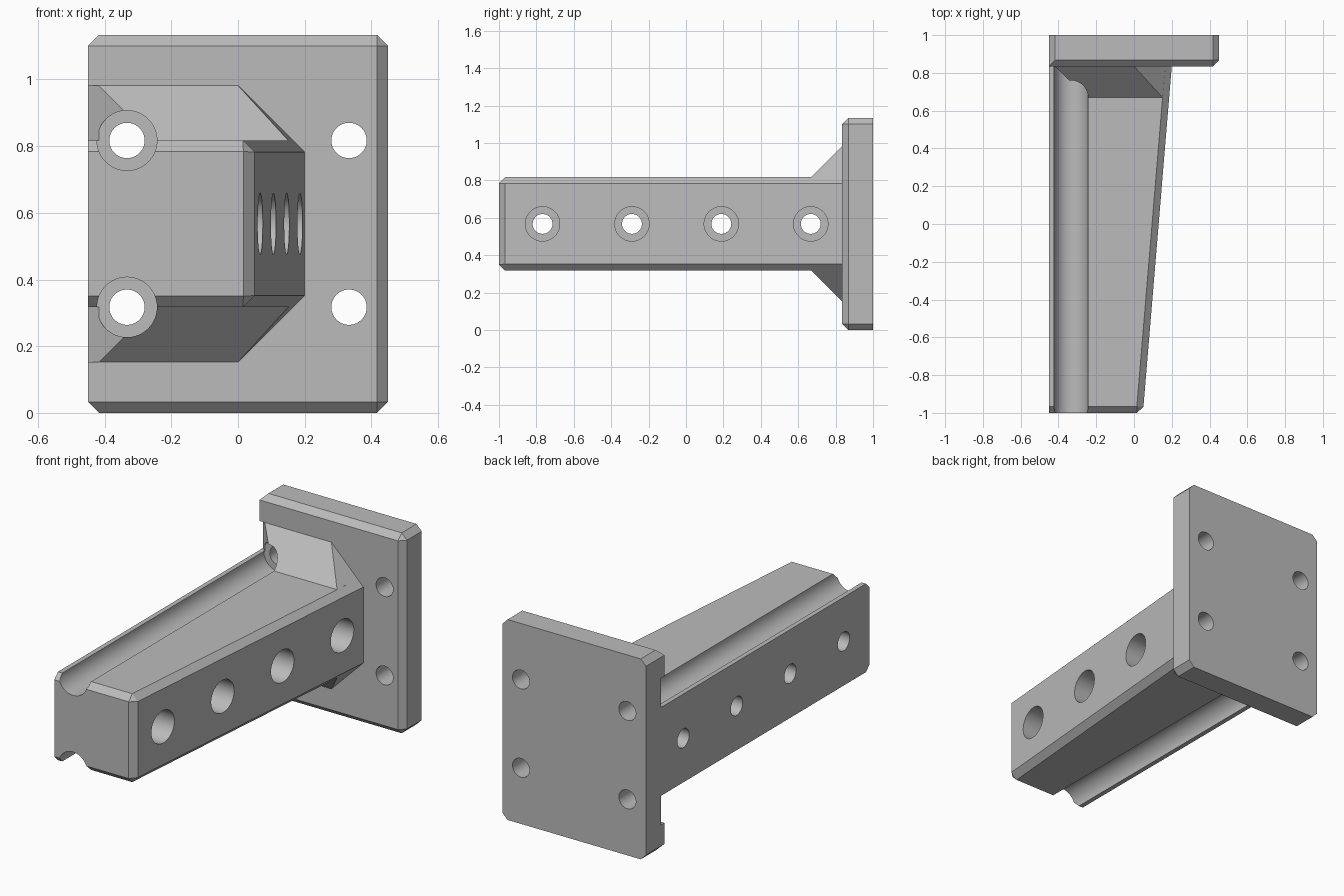
import bpy, bmesh, math
from mathutils import Matrix

cube = bpy.data.objects.get("Cube")
if cube:
    bpy.data.objects.remove(cube, do_unlink=True)

MID = 0.567          # mirror height of the whole bracket
C = 0.033            # chamfer size
FACE = 0.835         # front of the wall plate
HOLE, HEAD = 0.053, 0.09

grey = bpy.data.materials.new("plain_grey")
grey.use_nodes = True
grey.diffuse_color = (0.5, 0.5, 0.5, 1)
grey.node_tree.nodes["Principled BSDF"].inputs["Base Color"].default_value = (0.5, 0.5, 0.5, 1)


def make_object(name, bm):
    bmesh.ops.recalc_face_normals(bm, faces=bm.faces[:])
    mesh = bpy.data.meshes.new(name)
    bm.to_mesh(mesh)
    bm.free()
    mesh.materials.append(grey)
    obj = bpy.data.objects.new(name, mesh)
    bpy.context.collection.objects.link(obj)
    return obj


def hull(name, points):
    bm = bmesh.new()
    for p in points:
        bm.verts.new(p)
    out = bmesh.ops.convex_hull(bm, input=bm.verts[:])
    spare = [v for v in bm.verts if not v.link_faces]
    bmesh.ops.delete(bm, geom=spare, context='VERTS')
    bmesh.ops.dissolve_limit(bm, angle_limit=0.002, verts=bm.verts[:], edges=bm.edges[:])
    return make_object(name, bm)


def rod(name, radius, axis, start, end, a, z):
    """Cylinder along x (a is y) or along y (a is x)."""
    mid = (start + end) / 2
    spot = (mid, a, z) if axis == 'X' else (a, mid, z)
    turn = Matrix.Rotation(math.pi / 2, 4, 'Y' if axis == 'X' else 'X')
    bm = bmesh.new()
    bmesh.ops.create_cone(bm, cap_ends=True, segments=64, radius1=radius, radius2=radius,
                          depth=end - start, matrix=Matrix.Translation(spot) @ turn)
    return make_object(name, bm)


def combine(target, tool, operation):
    tool.hide_render = True
    mod = target.modifiers.new(tool.name, 'BOOLEAN')
    mod.operation, mod.solver, mod.object = operation, 'EXACT', tool
    bpy.context.view_layer.objects.active = target
    bpy.ops.object.modifier_apply(modifier=mod.name)
    bpy.data.objects.remove(tool, do_unlink=True)


def both(half):
    """Heights mirrored above and below the middle."""
    return (MID - half, MID + half)


# Wall plate with clipped corners and a chamfered front
points = [(x, FACE, z) for x in (-0.45, 0.45 - C) for z in both(MID - C)]
for y in (FACE + C, 1):
    for s in (-1, 1):
        points += [(s * 0.45, y, z) for z in both(MID - C)]
        points += [(s * (0.45 - C), y, z) for z in both(MID)]
bracket = hull("wall_bracket", points)

# Tapered arm, chamfered at the tip and along the slanted side
H = 0.25
points = [(x, -1, z) for x in (-0.45, 0.016) for z in both(H - C)]
for y, x in ((C - 1, 0.05), (FACE, 0.2), (FACE + 0.015, 0.20125)):
    points += [(x, y, z) for z in both(H - 0.035)]
    points += [(e, y, z) for e in (-0.45, x - 0.035) for z in both(H)]
combine(bracket, hull("arm", points), 'UNION')

# Sloped gussets above and below the arm
for s in (1, -1):
    points = []
    for y in (FACE, FACE + 0.015):
        points += [(x, y, MID + s * h) for x, h in
                   ((-0.417, 0.415), (0, 0.415), (0.2, 0.215), (0.2, 0.15), (-0.417, 0.15))]
    points += [(x, FACE - 0.165, MID + s * h) for x in (-0.252, 0.151) for h in (H, 0.15)]
    combine(bracket, hull("gusset", points), 'UNION')
    # Gusset side continues as a small bevel on the plate edge
    bevel = [(x, y, MID + s * h) for h in (H, 0.415) for x, y in
             ((-0.401, 0.819), (-0.466, 0.884), (-0.48, 0.819))]
    combine(bracket, hull("bevel_cutter", bevel), 'DIFFERENCE')

# Screw channels along the arm and screw holes through the plate
for z in both(H):
    combine(bracket, rod("channel_cutter", HEAD, 'Y', -1.1, FACE, -0.333, z), 'DIFFERENCE')
    for x in (-0.333, 0.333):
        combine(bracket, rod("plate_hole_cutter", HOLE, 'Y', 0.8, 1.1, x, z), 'DIFFERENCE')

# Counterbored holes across the arm
for i in range(4):
    y = -0.767 + i * 0.478
    combine(bracket, rod("head_cutter", HEAD + 0.002, 'X', -0.285, 0.4, y, MID), 'DIFFERENCE')
    combine(bracket, rod("arm_hole_cutter", HOLE, 'X', -0.6, 0, y, MID), 'DIFFERENCE')

# Smooth bores, crisp edges
bpy.ops.object.select_all(action='DESELECT')
bracket.select_set(True)
bpy.context.view_layer.objects.active = bracket
bpy.ops.object.shade_smooth_by_angle(angle=math.radians(20))
